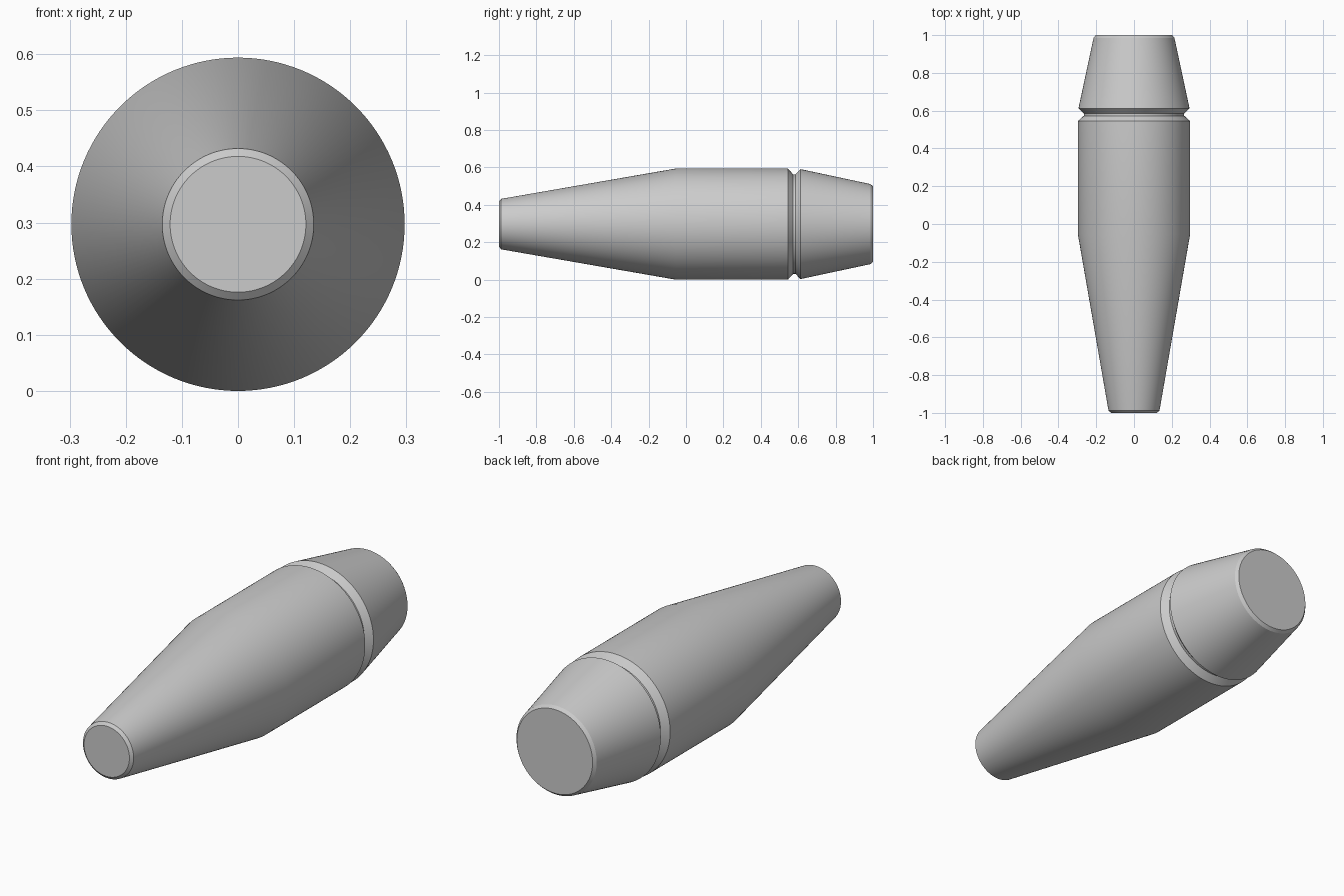
import bpy, bmesh, math
from mathutils import Matrix, Vector

if "Cube" in bpy.data.objects:
    bpy.data.objects.remove(bpy.data.objects["Cube"])

R = 0.297      # largest radius, also the height of the axis
SIDES = 128

# Half profile of the turned body: (position along y, radius)
profile = [
    (-1.0, 0.0), (-1.0, 0.121), (-0.988, 0.135),      # chamfered narrow end
    (-0.055, R), (0.545, R),                          # long taper, straight barrel
    (0.573, 0.266), (0.585, 0.266), (0.612, 0.294),   # groove
    (0.986, 0.214), (1.0, 0.202), (1.0, 0.0),         # short taper, chamfered wide end
]

# Spin the profile around the y axis
bm = bmesh.new()
verts = [bm.verts.new((r, y, R)) for y, r in profile]
for v, (y, r) in zip(verts, profile):
    v.co.z = R
edges = [bm.edges.new(pair) for pair in zip(verts, verts[1:])]
bmesh.ops.spin(bm, geom=verts + edges, cent=(0, 0, R), axis=(0, 1, 0),
               angle=math.tau, steps=SIDES, use_duplicate=False)
bmesh.ops.remove_doubles(bm, verts=bm.verts, dist=1e-5)
bmesh.ops.recalc_face_normals(bm, faces=bm.faces)

mesh = bpy.data.meshes.new("tapered_body")
bm.to_mesh(mesh)
bm.free()
body = bpy.data.objects.new("tapered_body", mesh)
bpy.context.collection.objects.link(body)

# Smooth around the body, crisp at chamfers and groove
bpy.context.view_layer.objects.active = body
body.select_set(True)
bpy.ops.object.shade_smooth_by_angle(angle=math.radians(20))
